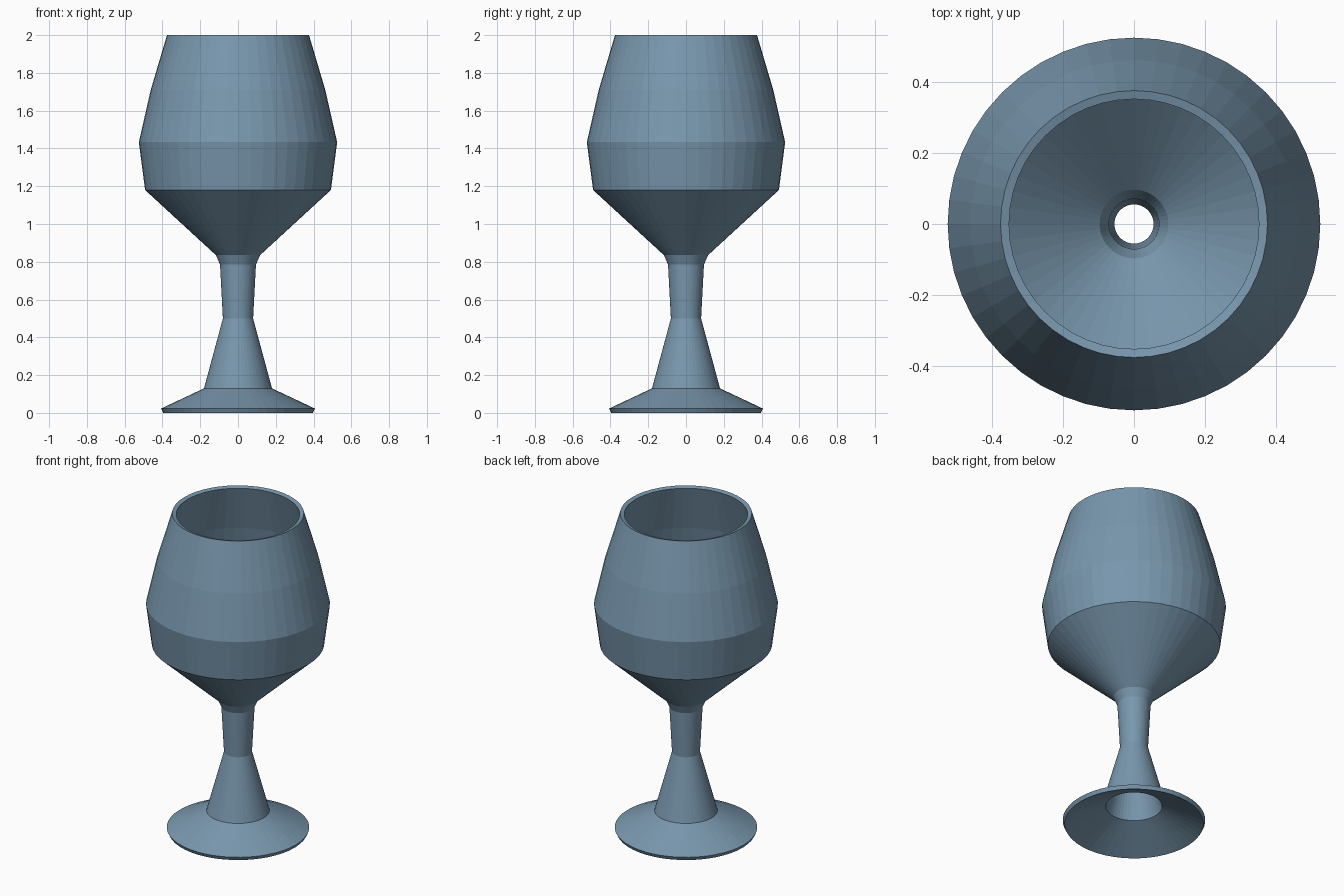
import bpy, bmesh, math

cube = bpy.data.objects.get("Cube")
if cube:
    bpy.data.objects.remove(cube, do_unlink=True)

SIDES = 48
WALL = 0.025

# Blue-grey colour
mat = bpy.data.materials.new("blue_grey")
mat.use_nodes = True
colour = (0.19, 0.31, 0.42, 1.0)
mat.diffuse_color = colour
mat.node_tree.nodes["Principled BSDF"].inputs["Base Color"].default_value = colour

# Outer profile (radius, height): foot, stem, then bowl
PROFILE = [(0.407, 0.023), (0.18, 0.13), (0.08, 0.50), (0.095, 0.785), (0.117, 0.835),
           (0.492, 1.18), (0.525, 1.433), (0.462, 1.71), (0.376, 2.0)]


def turned(name, profile):
    """Open surface of revolution with outward faces."""
    bm = bmesh.new()
    rings = []
    for r, z in profile:
        angles = [math.tau * i / SIDES for i in range(SIDES)]
        rings.append([bm.verts.new((r * math.cos(a), r * math.sin(a), z)) for a in angles])
    for low, high in zip(rings, rings[1:]):
        for i in range(SIDES):
            j = (i + 1) % SIDES
            bm.faces.new((low[i], low[j], high[j], high[i]))
    mesh = bpy.data.meshes.new(name)
    bm.to_mesh(mesh)
    bm.free()
    mesh.materials.append(mat)
    obj = bpy.data.objects.new(name, mesh)
    bpy.context.collection.objects.link(obj)
    return obj


# Hollow goblet, open through the stem, thickened inwards
goblet = turned("goblet", PROFILE)
shell = goblet.modifiers.new("wall", 'SOLIDIFY')
shell.thickness = WALL
shell.offset = -1
